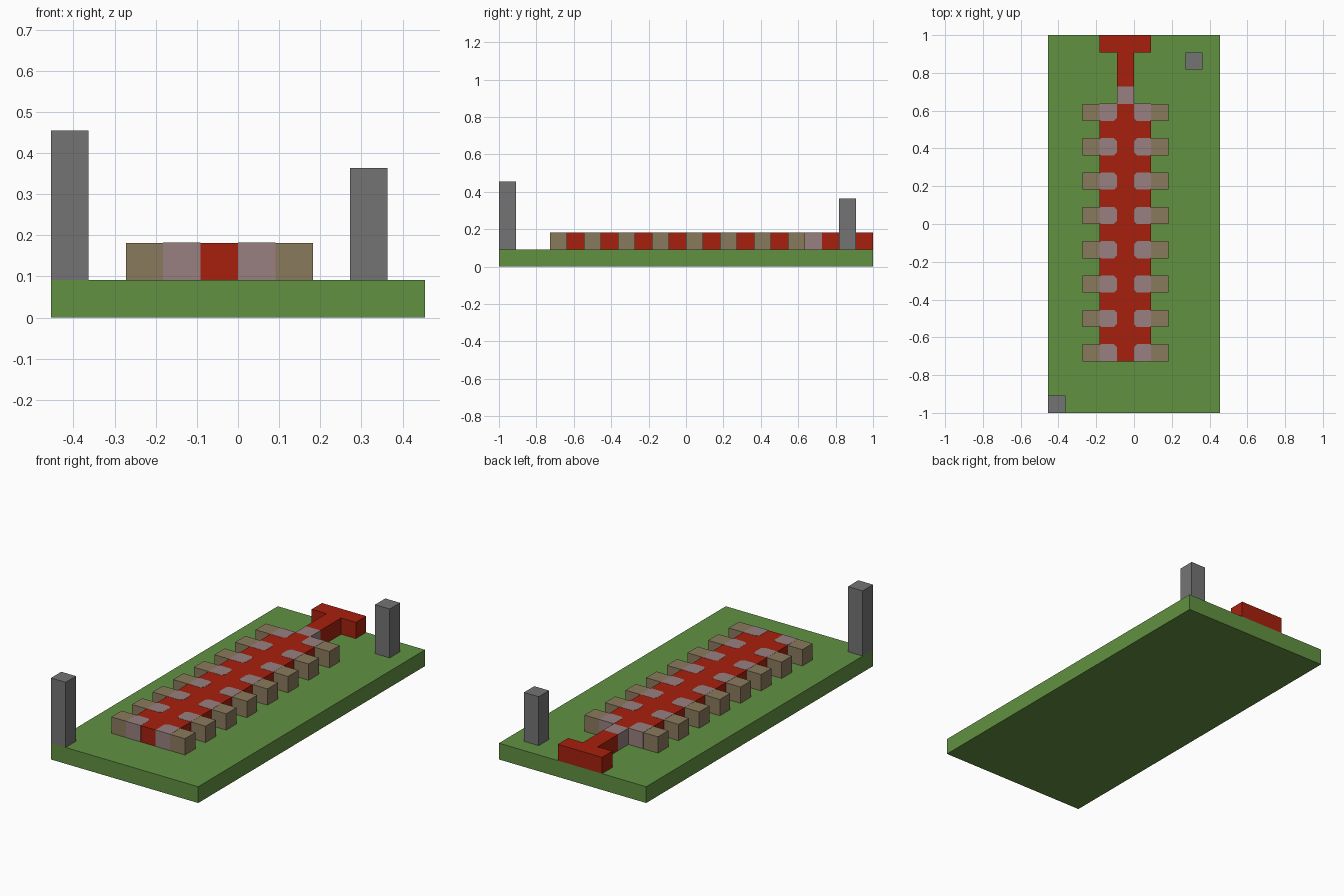
import bpy, bmesh

U = 1 / 11  # one block
X0, Y0 = -5 * U, -11 * U

old = bpy.data.objects.get("Cube")
if old:
    bpy.data.objects.remove(old)


def material(name, rgb):
    lin = [((c / 255 + 0.055) / 1.055) ** 2.4 for c in rgb]
    m = bpy.data.materials.new(name)
    m.use_nodes = True
    m.diffuse_color = (*lin, 1)
    m.node_tree.nodes["Principled BSDF"].inputs["Base Color"].default_value = (*lin, 1)
    return m


green = material("grass green", (98, 145, 66))
red = material("brick red", (167, 32, 14))
mauve = material("dusty mauve", (152, 128, 128))
brown = material("wood brown", (138, 122, 93))
grey = material("stone grey", (116, 116, 116))


def prism(name, outline, z0, z1, mat):
    """Extrude a flat outline, all in block units."""
    bm = bmesh.new()
    base = bm.faces.new([bm.verts.new((X0 + x * U, Y0 + y * U, z0 * U)) for x, y in outline])
    top = bmesh.ops.extrude_face_region(bm, geom=[base])["geom"]
    bmesh.ops.translate(bm, vec=(0, 0, (z1 - z0) * U),
                        verts=[v for v in top if isinstance(v, bmesh.types.BMVert)])
    bmesh.ops.recalc_face_normals(bm, faces=bm.faces)
    mesh = bpy.data.meshes.new(name)
    bm.to_mesh(mesh)
    bm.free()
    mesh.materials.append(mat)
    ob = bpy.data.objects.new(name, mesh)
    bpy.context.collection.objects.link(ob)


def box(name, x0, x1, y0, y1, z0, z1, mat):
    prism(name, [(x0, y0), (x1, y0), (x1, y1), (x0, y1)], z0, z1, mat)


# Ground slab and corner posts
box("ground", 0, 10, 0, 22, 0, 1, green)
box("front_post", 0, 1, 0, 1, 1, 5, grey)
box("back_post", 8, 9, 20, 21, 1, 4, grey)

# Long body with neck and crossbar at the back
FIRST, LAST = 3, 17
box("body", 3, 6, FIRST, LAST + 1, 1, 2, red)
box("neck_joint", 4, 5, 18, 19, 1, 2, mauve)
box("neck", 4, 5, 19, 21, 1, 2, red)
box("crossbar", 3, 6, 21, 22, 1, 2, red)

# Paired side blocks with clipped inlays set into the body
E = 0.01  # how far the inlay stands proud
C = 0.17  # clipped corner
for row in range(FIRST, LAST + 1, 2):
    y0 = row - (E if row == FIRST else 0)
    y1 = row + 1 + (E if row == LAST else 0)
    c0 = 0 if row == FIRST else C
    c1 = 0 if row == LAST else C
    for side, s in (("right", -1), ("left", 1)):
        def at(d):
            return 4.5 + s * d
        box(f"{side}_side_block", at(1.5), at(2.5), row, row + 1, 1, 2, brown)
        outline = [(at(0.5), y0 + c0), (at(0.5 + c0), y0), (at(1.5 - c0 / 2), y0),
                   (at(1.5), y0 + c0 / 2), (at(1.5), y1 - c1 / 2), (at(1.5 - c1 / 2), y1),
                   (at(0.5 + c1), y1), (at(0.5), y1 - c1)]
        clean = [p for i, p in enumerate(outline) if p != outline[i - 1]]
        prism(f"{side}_inlay", clean, 1, 2 + E, mauve)
